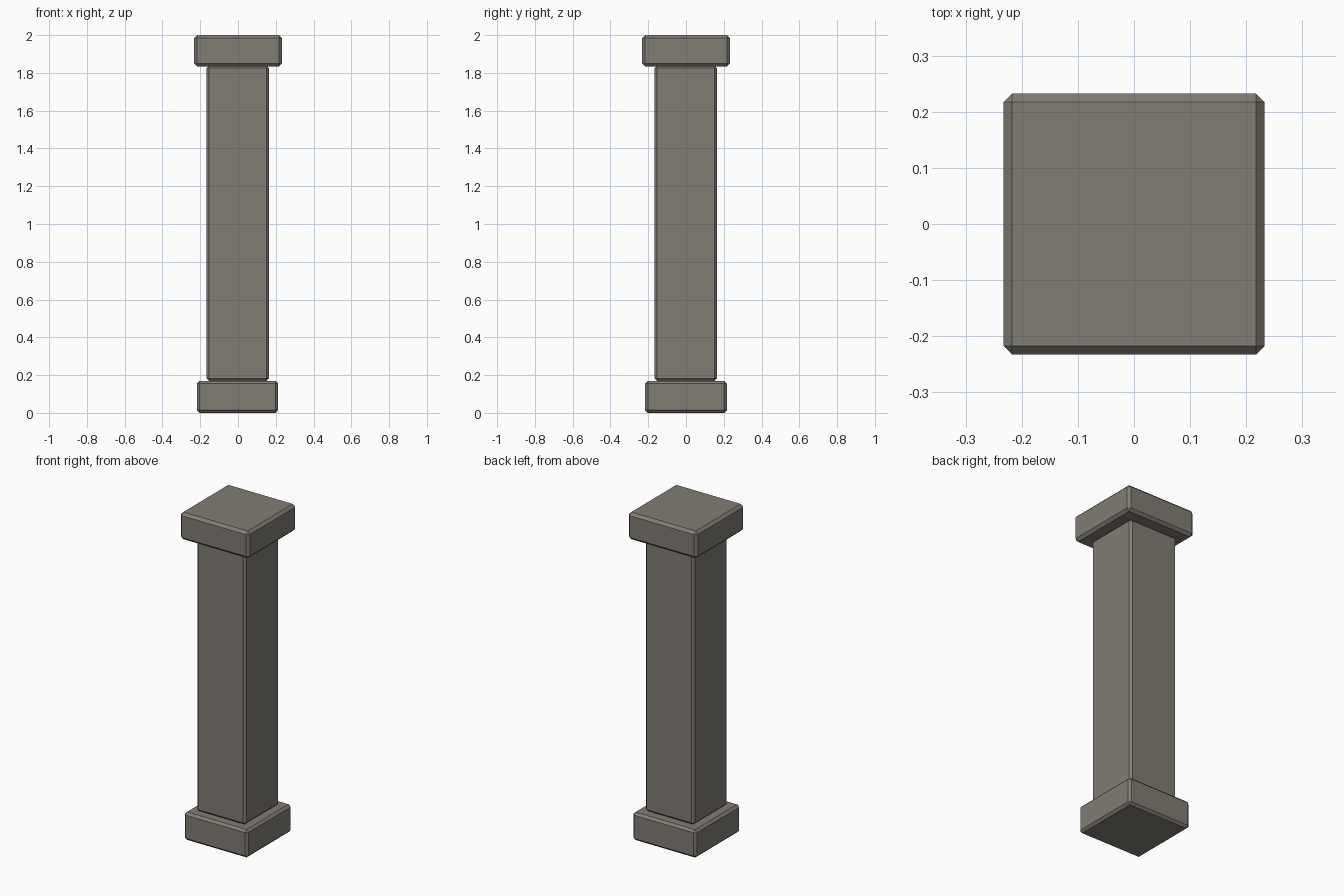
import bpy, bmesh

if "Cube" in bpy.data.objects:
    bpy.data.objects.remove(bpy.data.objects["Cube"])

stone = bpy.data.materials.new("warm_stone")
stone.diffuse_color = (0.22, 0.205, 0.175, 1)
stone.use_nodes = True
stone.node_tree.nodes["Principled BSDF"].inputs["Base Color"].default_value = stone.diffuse_color


def block(name, x0, x1, y0, y1, z0, z1, chamfer):
    """Stone block with a single flat chamfer on every edge."""
    bm = bmesh.new()
    bmesh.ops.create_cube(bm, size=1)
    for v in bm.verts:
        v.co.x = x1 if v.co.x > 0 else x0
        v.co.y = y1 if v.co.y > 0 else y0
        v.co.z = z1 if v.co.z > 0 else z0
    bmesh.ops.bevel(bm, geom=bm.edges[:], offset=chamfer, segments=1,
                    profile=0.5, affect='EDGES')
    bmesh.ops.recalc_face_normals(bm, faces=bm.faces[:])
    mesh = bpy.data.meshes.new(name)
    bm.to_mesh(mesh)
    bm.free()
    mesh.materials.append(stone)
    obj = bpy.data.objects.new(name, mesh)
    bpy.context.collection.objects.link(obj)
    return obj


# Plinth, shaft and capital, stacked
block("base", -0.217, 0.213, -0.216, 0.216, 0.0, 0.17, 0.014)
block("shaft", -0.166, 0.163, -0.166, 0.164, 0.17, 1.838, 0.013)
block("capital", -0.233, 0.233, -0.233, 0.233, 1.835, 2.0, 0.016)
